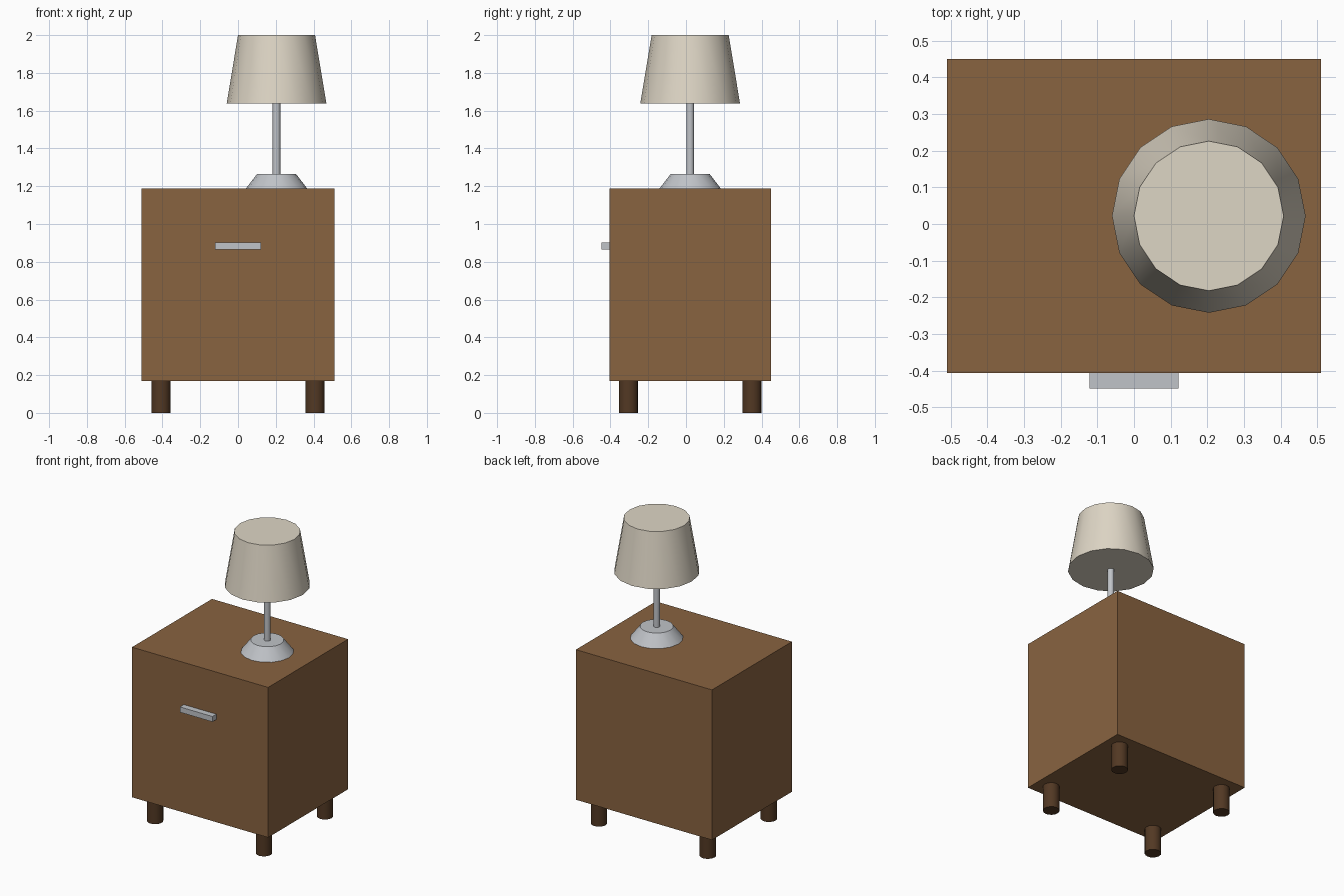
import bpy
import math

if "Cube" in bpy.data.objects:
    bpy.data.objects.remove(bpy.data.objects["Cube"])


def material(name, rgb):
    m = bpy.data.materials.new(name)
    m.diffuse_color = (*rgb, 1.0)
    m.use_nodes = True
    m.node_tree.nodes["Principled BSDF"].inputs["Base Color"].default_value = m.diffuse_color
    return m


wood = material("brown wood", (0.25, 0.125, 0.051))
dark_wood = material("dark wood", (0.085, 0.04, 0.017))
metal = material("grey metal", (0.53, 0.55, 0.58))
fabric = material("cream fabric", (0.73, 0.67, 0.56))


def box(name, lo, hi, mat):
    centre = [(a + b) / 2 for a, b in zip(lo, hi)]
    bpy.ops.mesh.primitive_cube_add(size=1, location=centre)
    ob = bpy.context.object
    ob.name = name
    ob.scale = [b - a for a, b in zip(lo, hi)]
    bpy.ops.object.transform_apply(location=False, rotation=False, scale=True)
    ob.data.materials.append(mat)
    return ob


def cone(name, x, y, z0, z1, r0, r1, mat, sides=16):
    bpy.ops.mesh.primitive_cone_add(vertices=sides, radius1=r0, radius2=r1,
                                    depth=z1 - z0, location=(x, y, (z0 + z1) / 2))
    ob = bpy.context.object
    ob.name = name
    ob.data.materials.append(mat)
    bpy.ops.object.shade_smooth_by_angle(angle=math.radians(35))
    return ob


MID_Y = 0.022      # depth centre of cabinet and lamp
LAMP_X = 0.204

# Cabinet and drawer handle
box("cabinet", (-0.51, -0.406, 0.17), (0.51, 0.45, 1.187), wood)
box("drawer_handle", (-0.122, -0.448, 0.866), (0.122, -0.406, 0.902), metal)

# Four round legs
for side, sx in (("left", -1), ("right", 1)):
    for end, sy in (("front", -1), ("back", 1)):
        cone(f"{end}_{side}_leg", sx * 0.408, MID_Y + sy * 0.327,
             0.0, 0.17, 0.051, 0.051, dark_wood)

# Table lamp
cone("lamp_base", LAMP_X, MID_Y, 1.187, 1.265, 0.163, 0.103, metal)
cone("lamp_pole", LAMP_X, MID_Y, 1.265, 1.64, 0.0205, 0.0205, metal)
cone("lamp_shade", LAMP_X, MID_Y, 1.638, 2.0, 0.264, 0.204, fabric)
